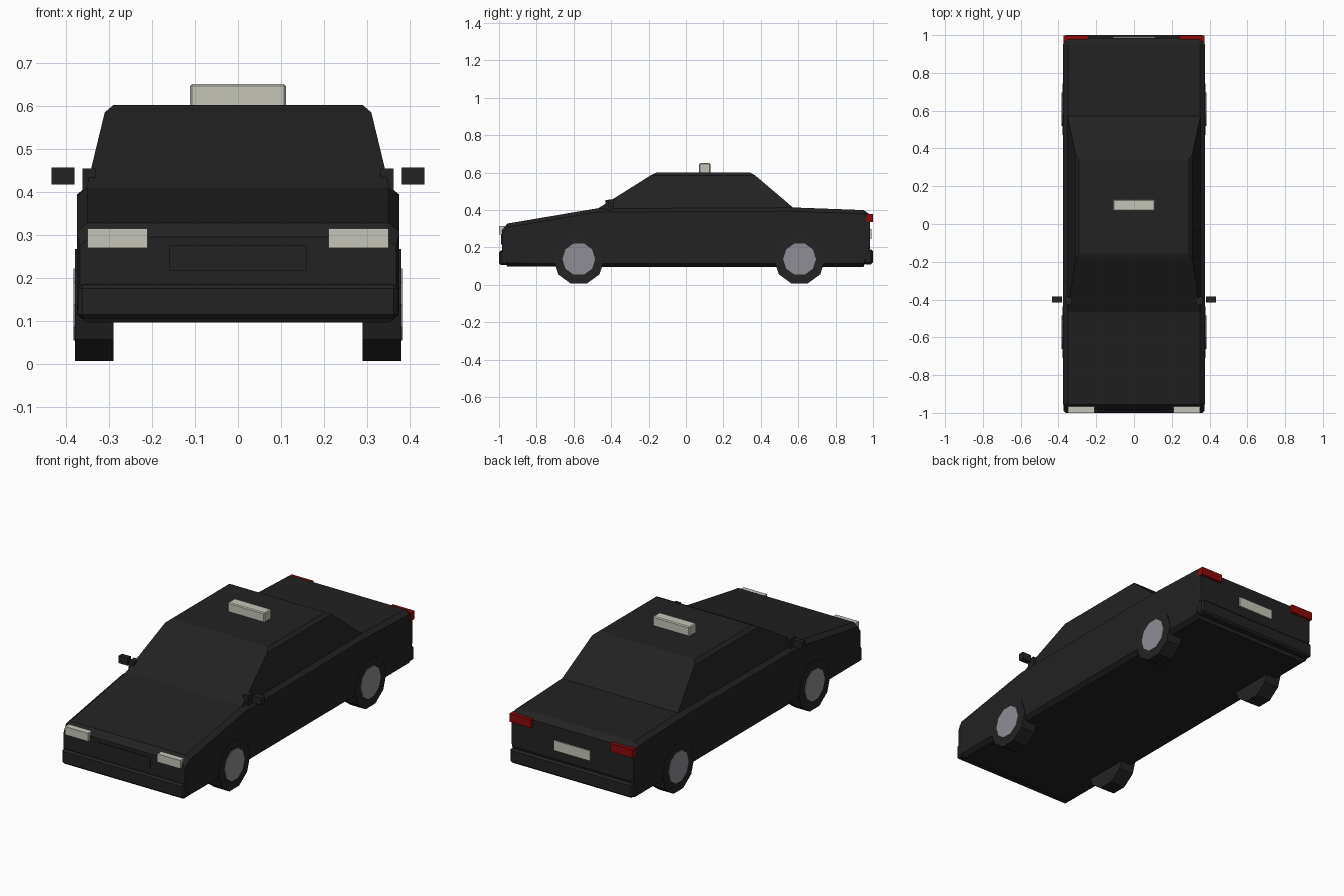
import bpy, bmesh, math
from mathutils import Matrix

if "Cube" in bpy.data.objects:
    bpy.data.objects.remove(bpy.data.objects["Cube"])


def material(name, r, g, b):
    m = bpy.data.materials.new(name)
    m.diffuse_color = (r, g, b, 1)
    m.use_nodes = True
    m.node_tree.nodes["Principled BSDF"].inputs["Base Color"].default_value = m.diffuse_color
    return m


BLACK = material("black paint", 0.016, 0.016, 0.016)
RUBBER = material("tyre rubber", 0.017, 0.017, 0.018)
CREAM = material("cream lamp", 0.56, 0.56, 0.48)
GREY = material("hub grey", 0.27, 0.27, 0.30)
RED = material("tail red", 0.25, 0.003, 0.003)


def finish(bm, name, mat):
    bmesh.ops.recalc_face_normals(bm, faces=bm.faces)
    me = bpy.data.meshes.new(name)
    bm.to_mesh(me)
    bm.free()
    me.materials.append(mat)
    ob = bpy.data.objects.new(name, me)
    bpy.context.collection.objects.link(ob)
    return ob


def loft(name, rings, mat):
    """Skin closed rings of equal length and cap both ends."""
    bm = bmesh.new()
    vs = [[bm.verts.new(p) for p in ring] for ring in rings]
    n = len(vs[0])
    for a, b in zip(vs, vs[1:]):
        for i in range(n):
            j = (i + 1) % n
            bm.faces.new((a[i], a[j], b[j], b[i]))
    bm.faces.new(vs[0])
    bm.faces.new(vs[-1])
    return finish(bm, name, mat)


def box(name, x, y, z, mat, bevel=0.0):
    bm = bmesh.new()
    bmesh.ops.create_cube(bm, size=1)
    for v in bm.verts:
        for i, (lo, hi) in enumerate((x, y, z)):
            v.co[i] = (lo + hi) / 2 + v.co[i] * (hi - lo)
    if bevel:
        bmesh.ops.bevel(bm, geom=bm.edges[:], offset=bevel, segments=1, affect='EDGES')
    return finish(bm, name, mat)


def disc(name, x0, x1, y, z, r, sides, mat):
    bm = bmesh.new()
    bmesh.ops.create_cone(bm, cap_ends=True, segments=sides, radius1=r, radius2=r,
                          depth=abs(x1 - x0))
    bm.transform(Matrix.Translation(((x0 + x1) / 2, y, z))
                 @ Matrix.Rotation(math.pi / 2, 4, 'Y'))
    return finish(bm, name, mat)


# Lower body: cross-sections from nose to tail (y, bottom, top, half width)
def body_ring(y, zb, zt, w):
    half = [(w - 0.022, zb), (w, zb + 0.018), (w, zt - 0.02), (w - 0.025, zt)]
    return [(x, y, z) for x, z in half] + [(-x, y, z) for x, z in reversed(half)]


loft("body", [body_ring(*s) for s in (
    (-0.985, 0.15, 0.295, 0.368), (-0.955, 0.098, 0.328, 0.375),
    (-0.47, 0.096, 0.41, 0.375), (0.57, 0.096, 0.414, 0.375),
    (0.95, 0.096, 0.40, 0.375), (0.985, 0.20, 0.375, 0.37))], BLACK)

# Cabin: rectangles stacked in height (z, half width, front y, rear y)
loft("cabin", [[(-w, f, z), (w, f, z), (w, r, z), (-w, r, z)] for z, w, f, r in (
    (0.39, 0.357, -0.50, 0.60), (0.585, 0.31, -0.19, 0.37),
    (0.602, 0.29, -0.155, 0.34))], BLACK)

# Bumpers, grille, plate and roof sign
box("front_bumper", (-0.372, 0.372), (-1.0, -0.95), (0.105, 0.185), BLACK, 0.01)
box("rear_bumper", (-0.372, 0.372), (0.95, 1.0), (0.11, 0.19), BLACK, 0.01)
box("grille", (-0.16, 0.16), (-0.99, -0.97), (0.217, 0.275), BLACK)
box("rear_plate", (-0.11, 0.11), (0.982, 0.991), (0.245, 0.30), CREAM)
box("roof_sign", (-0.112, 0.112), (0.07, 0.13), (0.595, 0.651), CREAM, 0.005)

for s, side in ((1, "right"), (-1, "left")):
    def span(a, b):
        return tuple(sorted((s * a, s * b)))
    # Lamps and mirrors
    box(side + "_headlight", span(0.21, 0.35), (-1.0, -0.96), (0.27, 0.315), CREAM)
    box(side + "_tail_light", span(0.24, 0.373), (0.965, 0.999), (0.335, 0.38), RED)
    box(side + "_mirror", span(0.38, 0.434), (-0.415, -0.385), (0.417, 0.457), BLACK)
    box(side + "_mirror_stalk", span(0.33, 0.362), (-0.43, -0.385), (0.40, 0.455), BLACK)
    # Wheels with flat hub caps
    for y, end in ((-0.573, "front"), (0.607, "rear")):
        disc(f"{end}_{side}_tyre", s * 0.29, s * 0.379, y, 0.137, 0.137, 10, RUBBER)
        disc(f"{end}_{side}_hub", s * 0.37, s * 0.383, y, 0.138, 0.088, 10, GREY)
